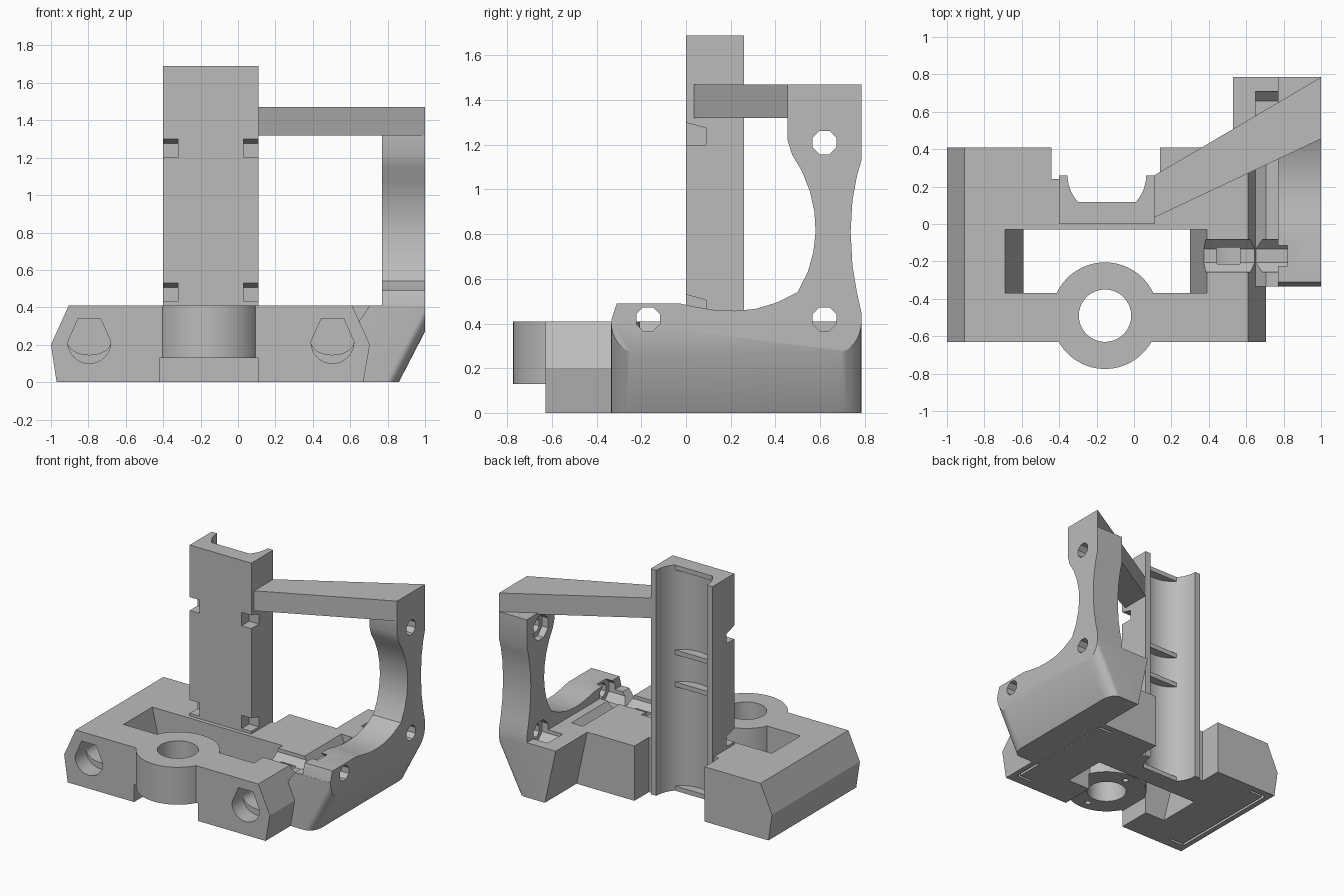
import bpy, bmesh, math
from mathutils import Vector

cube = bpy.data.objects.get("Cube")
if cube:
    bpy.data.objects.remove(cube, do_unlink=True)

grey = bpy.data.materials.new("plain_grey")
grey.use_nodes = True
grey.diffuse_color = (0.5, 0.5, 0.5, 1)
grey.node_tree.nodes["Principled BSDF"].inputs["Base Color"].default_value = (0.5, 0.5, 0.5, 1)


def finish(name, bm):
    bmesh.ops.recalc_face_normals(bm, faces=bm.faces)
    mesh = bpy.data.meshes.new(name)
    bm.to_mesh(mesh)
    bm.free()
    mesh.materials.append(grey)
    obj = bpy.data.objects.new(name, mesh)
    bpy.context.collection.objects.link(obj)
    return obj


def prism(name, points, axis, lo, hi):
    """Extrude a 2D outline along the given axis."""
    place = {"x": lambda p, t: (t, p[0], p[1]),
             "y": lambda p, t: (p[0], t, p[1]),
             "z": lambda p, t: (p[0], p[1], t)}[axis]
    bm = bmesh.new()
    face = bm.faces.new([bm.verts.new(place(p, lo)) for p in points])
    made = bmesh.ops.extrude_face_region(bm, geom=[face])["geom"]
    move = Vector(place((0, 0), hi - lo))
    bmesh.ops.translate(bm, vec=move, verts=[v for v in made if isinstance(v, bmesh.types.BMVert)])
    return finish(name, bm)


def box(name, x, y, z):
    return prism(name, [(x[0], y[0]), (x[1], y[0]), (x[1], y[1]), (x[0], y[1])], "z", *z)


def arc(cx, cy, r, start, end, n):
    return [(cx + r * math.cos(math.radians(start + (end - start) * i / n)),
             cy + r * math.sin(math.radians(start + (end - start) * i / n))) for i in range(n + 1)]


def circle(cx, cy, r, n=48):
    half = 180 / n
    return arc(cx, cy, r, half, 360 + half, n)[:-1]


def hull(name, points):
    bm = bmesh.new()
    verts = [bm.verts.new(p) for p in points]
    out = bmesh.ops.convex_hull(bm, input=verts)
    loose = [v for v in set(out["geom_interior"] + out["geom_unused"]) if isinstance(v, bmesh.types.BMVert)]
    bmesh.ops.delete(bm, geom=loose, context="VERTS")
    return finish(name, bm)


def cut(obj, cutters):
    """Subtract each cutter and then remove it."""
    bpy.context.view_layer.objects.active = obj
    for cutter in cutters:
        mod = obj.modifiers.new("cut", "BOOLEAN")
        mod.operation, mod.solver, mod.object = "DIFFERENCE", "EXACT", cutter
        bpy.ops.object.modifier_apply(modifier=mod.name)
        bpy.data.objects.remove(cutter, do_unlink=True)


MID = -0.15           # centre line of the carriage
BOSS = (-0.155, -0.49)
CHANNEL = (-0.145, 0.26)


def boss_bore():
    return prism("bore", circle(*BOSS, 0.14), "z", -0.1, 0.6)


def bolt_cutters(y, z, start):
    """Octagonal bolt hole with a wider nut recess on the inner side."""
    return [prism("bolt_hole", circle(y, z, 0.057, 8), "x", start, 1.1),
            prism("nut_recess", circle(y, z, 0.095, 8), "x", start, 0.82)]


# Carriage base
base = prism("carriage_base", [(-0.97, 0), (-1, 0.2), (-0.905, 0.41), (0.61, 0.41), (0.705, 0.2), (0.67, 0)],
             "y", -0.63, 0.41)
cutters = [
    prism("pocket", [(-0.566, -0.1), (-0.714, 0.51), (0.412, 0.51), (0.278, -0.1)], "y", -0.37, -0.03),
    box("under_boss", (-0.42, 0.11), (-0.7, -0.3), (-0.1, 0.13)),
    box("column_seat", (-0.40, 0.11), (0, 0.5), (-0.1, 0.6)),
    box("back_notch", (-0.44, 0.14), (0.24, 0.5), (-0.1, 0.6)),
    boss_bore(),
]
# Teardrop rod holes, stepped to a shallower bottom deeper in
for x in (-0.795, 0.505):
    for squash, depth in ((1, -0.5), (0.6, 0.3)):
        low = [(px, 0.215 + (pz - 0.215) * squash) for px, pz in arc(x, 0.215, 0.115, 180, 360, 16)]
        cutters.append(prism("rod_hole", low + [(x + 0.06, 0.34), (x - 0.06, 0.34)], "y", -0.7, depth))
# Thin relief slits underneath
for side in (-1, 1):
    x = MID + side * 0.77
    cutters.append(box("slit", (x - 0.01, x + 0.01), (-0.55, 0.35), (-0.1, 0.08)))
    for y in (-0.55, 0.35):
        inner = x - side * 0.12
        cutters.append(box("slit_hook", (min(x, inner), max(x, inner)), (y - 0.01, y + 0.01), (-0.1, 0.08)))
cut(base, cutters + bolt_cutters(-0.17, 0.42, 0.36))

# Round boss with bore and pin holes
boss = prism("round_boss", circle(*BOSS, 0.285, 64), "z", 0.13, 0.41)
pins = [prism("pin", circle(BOSS[0] + dx, BOSS[1] + dy, 0.022, 12), "z", 0, 0.25)
        for dx, dy in ((-0.21, 0), (0, 0.21), (0, -0.21))]
cut(boss, [boss_bore()] + pins)

# Upright column with a round channel and tie notches
column = box("upright_column", (-0.40, 0.11), (0, 0.26), (0, 1.69))
cutters = [prism("channel", circle(*CHANNEL, 0.21, 64), "z", -0.1, 1.8)]
for z in (0.43, 1.2):
    for span in ((-0.5, -0.32), (0.03, 0.2)):
        cutters.append(prism("tie_notch", [(-0.02, z), (0.09, z), (0.09, z + 0.075), (-0.02, z + 0.105)],
                             "x", *span))
cut(column, cutters)

# Crescent stops inside the channel
crescent = arc(*CHANNEL, 0.212, -138, -42, 16)
for i, z in enumerate((0.0, 0.78, 1.02, 1.655)):
    prism(f"channel_stop_{i + 1}", crescent, "z", z, z + 0.035)

# Diagonal arm
prism("diagonal_arm", [(0.10, 0.03), (1, 0.455), (1, 0.785), (0.10, 0.255)], "z", 1.32, 1.47)

# Motor plate with waisted post
post = [(-0.335, 0.40), (-0.333, 0.42), (-0.31, 0.49), (-0.03, 0.49), (0.04, 0.475), (0.13, 0.46), (0.22, 0.457),
        (0.31, 0.465), (0.41, 0.495), (0.5, 0.54), (0.545, 0.63), (0.57, 0.72), (0.58, 0.81), (0.575, 0.9),
        (0.555, 0.99), (0.52, 1.08), (0.475, 1.155), (0.455, 1.22), (0.455, 1.33), (0.785, 1.33), (0.785, 1.13),
        (0.765, 1.06), (0.745, 0.95), (0.737, 0.81), (0.745, 0.66), (0.765, 0.54), (0.785, 0.45), (0.785, 0.40)]
plate = prism("motor_plate", post, "x", 0.77, 1.0)
cut(plate, bolt_cutters(-0.17, 0.42, 0.6) + bolt_cutters(0.62, 0.42, 0.65) + bolt_cutters(0.62, 1.21, 0.65))

# Plate foot, sloping under and rounded at both ends
Y0, Y1 = -0.335, 0.785
points = []
for end, inward in ((Y0, 1), (Y1, -1)):
    for i in range(9):
        a = math.radians(90 * i / 8)
        y = end + inward * 0.11 * (1 - math.cos(a))
        points.append((1.0, y, 0.41 - 0.14 * math.sin(a)))
        points.append((0.79 + 0.07 * math.sin(a), y, 0))
    points += [(0.62, end, 0), (0.65, end, 0.33), (0.705, end, 0.41)]
foot = hull("plate_foot", points)
cut(foot, bolt_cutters(-0.17, 0.42, 0.6) + bolt_cutters(0.62, 0.42, 0.65))

# Block joining the foot to the back of the base
link = prism("foot_link", [(0.62, 0), (0.78, 0), (0.78, 0.41), (0.53, 0.41)], "y", 0.35, Y1)
cut(link, bolt_cutters(0.62, 0.42, 0.65))

# Smooth the round surfaces, keep edges sharp
bpy.ops.object.select_all(action="DESELECT")
for obj in (base, boss, column, plate, foot):
    obj.select_set(True)
bpy.context.view_layer.objects.active = base
bpy.ops.object.shade_smooth_by_angle(angle=math.radians(28))
